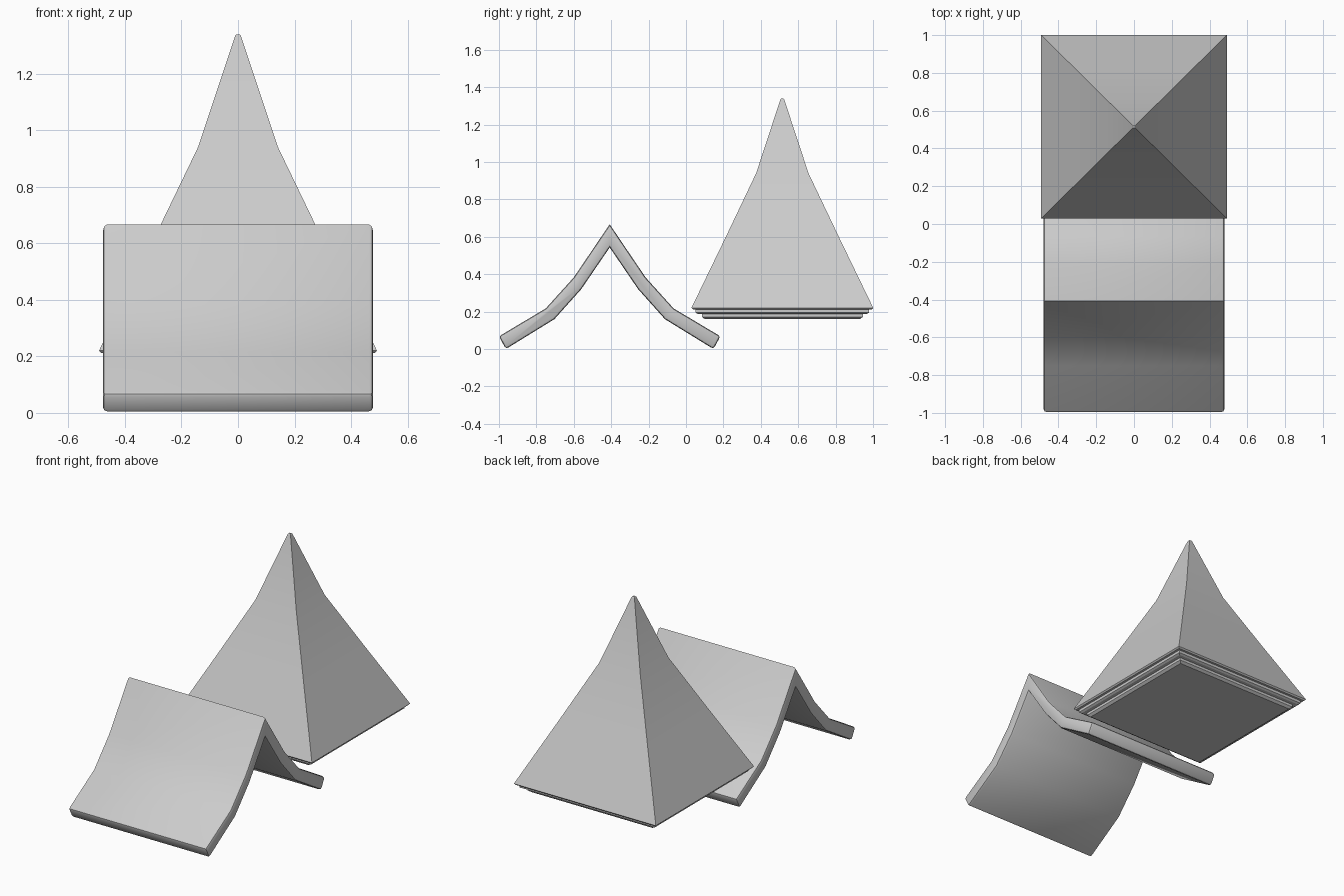
import bpy, bmesh, math

if "Cube" in bpy.data.objects:
    bpy.data.objects.remove(bpy.data.objects["Cube"])


def finish(name, bm, angle):
    bmesh.ops.recalc_face_normals(bm, faces=bm.faces)
    mesh = bpy.data.meshes.new(name)
    bm.to_mesh(mesh)
    bm.free()
    ob = bpy.data.objects.new(name, mesh)
    bpy.context.collection.objects.link(ob)
    bpy.ops.object.select_all(action='DESELECT')
    ob.select_set(True)
    bpy.context.view_layer.objects.active = ob
    bpy.ops.object.shade_smooth_by_angle(angle=math.radians(angle))
    return ob


# Gable roof: flared shell profile mirrored about the ridge, (offset from ridge, z)
RIDGE_Y, HALF_X = -0.408, 0.478
outer = [(0.192, 0.383), (0.342, 0.217), (0.592, 0.068)]
inner = [(0.555, 0.0), (0.295, 0.16), (0.152, 0.32)]
side = outer + inner
profile = [(0, 0.667)] + side + [(0, 0.543)] + [(-y, z) for y, z in reversed(side)]

bm = bmesh.new()
rings = [[bm.verts.new((x, RIDGE_Y + y, z)) for y, z in profile]
         for x in (-HALF_X, HALF_X)]
n = len(profile)
for i in range(n):
    j = (i + 1) % n
    bm.faces.new((rings[0][i], rings[0][j], rings[1][j], rings[1][i]))
caps = [bm.faces.new(r) for r in rings]
bmesh.ops.recalc_face_normals(bm, faces=bm.faces)

# Round the gable ends and the eave tips
edges = {e for f in caps for e in f.edges}
for e in bm.edges:
    if e not in edges and min(abs(v.co.y - RIDGE_Y) for v in e.verts) > 0.5:
        edges.add(e)
bmesh.ops.bevel(bm, geom=list(edges), offset=0.014, segments=2,
                profile=0.5, affect='EDGES', clamp_overlap=True)
finish("gable_roof", bm, 40)

# Spire roof: square rings, (half width, z), with stepped trim underneath
SPIRE_Y = 0.515
levels = [(0.415, 0.16), (0.43, 0.172), (0.43, 0.188), (0.452, 0.188),
          (0.464, 0.195), (0.464, 0.212), (0.478, 0.212), (0.486, 0.22),
          (0.302, 0.60), (0.14, 0.94), (0.01, 1.335), (0.006, 1.34)]
bm = bmesh.new()
rings = [[bm.verts.new((sx * h * 1.012, SPIRE_Y + sy * h, z))
          for sx, sy in ((-1, -1), (1, -1), (1, 1), (-1, 1))] for h, z in levels]
for a, b in zip(rings, rings[1:]):
    for i in range(4):
        j = (i + 1) % 4
        bm.faces.new((a[i], a[j], b[j], b[i]))
bm.faces.new(rings[0])
bm.faces.new(rings[-1])
finish("spire_roof", bm, 20)
